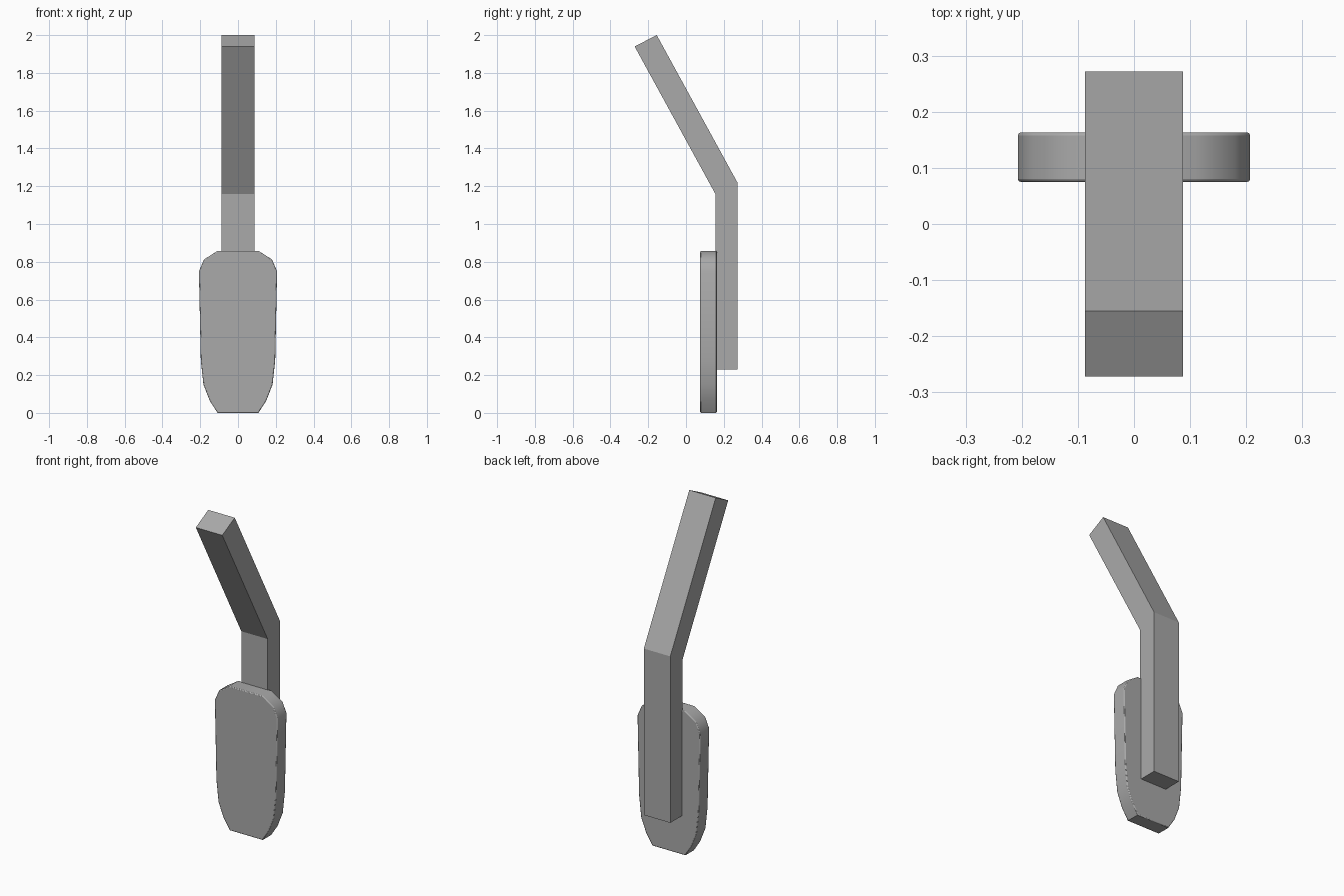
import bpy
import bmesh
from math import radians

cube = bpy.data.objects.get("Cube")
if cube:
    bpy.data.objects.remove(cube, do_unlink=True)

# Single grey finish
grey = bpy.data.materials.new("plain grey")
grey.use_nodes = True
colour = (0.4, 0.4, 0.4, 1)
grey.diffuse_color = colour
grey.node_tree.nodes["Principled BSDF"].inputs["Base Color"].default_value = colour


def extrude_profile(name, points, offset):
    """Make a closed prism from a 3D outline and an extrusion vector."""
    bm = bmesh.new()
    face = bm.faces.new([bm.verts.new(p) for p in points])
    result = bmesh.ops.extrude_face_region(bm, geom=[face])
    moved = [v for v in result["geom"] if isinstance(v, bmesh.types.BMVert)]
    bmesh.ops.translate(bm, verts=moved, vec=offset)
    bmesh.ops.recalc_face_normals(bm, faces=bm.faces)
    mesh = bpy.data.meshes.new(name)
    bm.to_mesh(mesh)
    bm.free()
    mesh.materials.append(grey)
    obj = bpy.data.objects.new(name, mesh)
    bpy.context.collection.objects.link(obj)
    return obj


# Bent square-section arm, outlined from the side
half_width = 0.087
arm_side = [(0.155, 0.23), (0.155, 1.16), (-0.272, 1.94),
            (-0.155, 2.0), (0.272, 1.22), (0.272, 0.23)]
extrude_profile("bent_arm", [(-half_width, y, z) for y, z in arm_side],
                (2 * half_width, 0, 0))

# Tapered pad with clipped corners, mirrored from its left half
pad_half = [(0.108, 0), (0.15, 0.065), (0.183, 0.15), (0.197, 0.28),
            (0.207, 0.75), (0.18, 0.812), (0.11, 0.857)]
outline = pad_half + [(-x, z) for x, z in reversed(pad_half)]
pad = extrude_profile("pad", [(x, 0.075, z) for x, z in outline], (0, 0.088, 0))

# Fine softened rim around the front and back faces
bevel = pad.modifiers.new("soft_rim", "BEVEL")
bevel.width = 0.005
bevel.segments = 2
bevel.limit_method = "ANGLE"
bevel.angle_limit = radians(60)

bpy.context.view_layer.objects.active = pad
pad.select_set(True)
bpy.ops.object.shade_smooth_by_angle(angle=radians(35))
